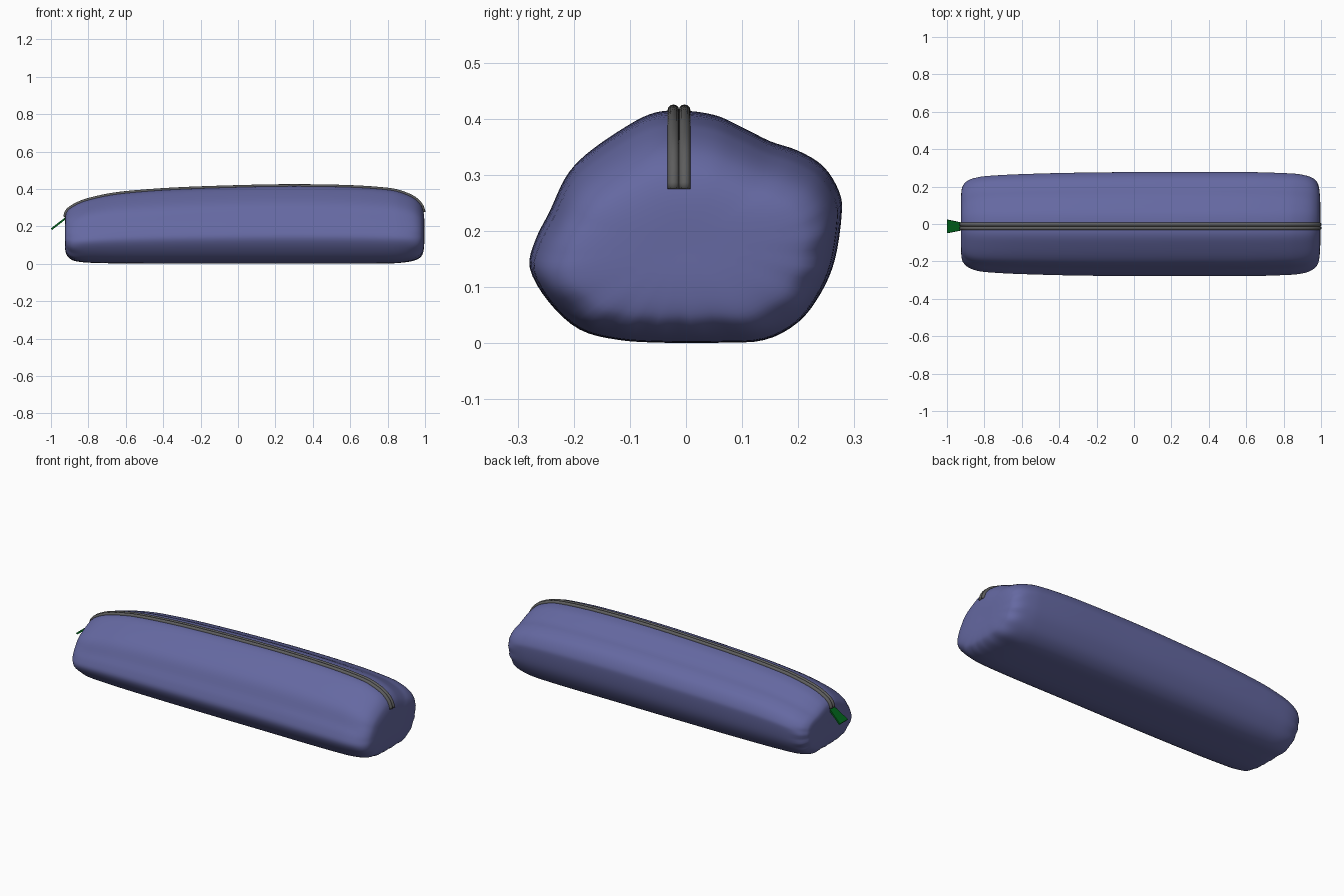
import bpy, bmesh, math
from mathutils import Vector

if "Cube" in bpy.data.objects:
    bpy.data.objects.remove(bpy.data.objects["Cube"])


def material(name, rgb):
    m = bpy.data.materials.new(name)
    m.diffuse_color = (*rgb, 1)
    m.use_nodes = True
    m.node_tree.nodes["Principled BSDF"].inputs["Base Color"].default_value = m.diffuse_color
    return m


def spline(pts, steps, closed=False):
    """Catmull-Rom through points of any dimension."""
    pts = [Vector(p) for p in pts]
    n = len(pts)
    get = (lambda i: pts[i % n]) if closed else (lambda i: pts[min(max(i, 0), n - 1)])
    out = []
    for i in range(n if closed else n - 1):
        a, b, c, d = (get(i + k) for k in (-1, 0, 1, 2))
        for s in range(steps):
            t = s / steps
            out.append(0.5 * (2 * b + (c - a) * t + (2 * a - 5 * b + 4 * c - d) * t * t
                              + (3 * b - a - 3 * c + d) * t ** 3))
    if not closed:
        out.append(pts[-1])
    return out


def finish(bm, name, mat, smooth=True):
    bmesh.ops.recalc_face_normals(bm, faces=bm.faces)
    me = bpy.data.meshes.new(name)
    bm.to_mesh(me)
    bm.free()
    for p in me.polygons:
        p.use_smooth = smooth
    me.materials.append(mat)
    ob = bpy.data.objects.new(name, me)
    bpy.context.collection.objects.link(ob)
    return ob


fabric = material("blue_fabric", (0.13, 0.14, 0.36))
metal = material("dark_grey", (0.11, 0.11, 0.11))
green = material("green_tab", (0.0, 0.12, 0.01))

# Cross-section of the soft body (y, z)
H = 0.415
section = spline([(-0.015, .415), (.05, .407), (.1, .385), (.15, .36), (.2, .343),
                  (.245, .315), (.273, .27), (.277, .23), (.265, .15), (.24, .09),
                  (.2, .038), (.14, .006), (.06, .001), (-.04, .001), (-.12, .006),
                  (-.19, .025), (-.245, .075), (-.278, .135), (-.268, .185),
                  (-.243, .235), (-.215, .295), (-.18, .335), (-.12, .378),
                  (-.065, .408)], 4, True)

# Stations along the length: x, width scale, bottom z, top z
stations = spline([(-.925, .02, .155, .165), (-.926, .35, .11, .215), (-.922, .65, .065, .26),
                   (-.91, .76, .04, .285), (-.88, .85, .018, .308), (-.82, .91, .007, .335),
                   (-.72, .94, .003, .36), (-.6, .96, .001, .378), (-.35, .985, 0, .397),
                   (0, 1, 0, .41), (.3, 1, 0, .415), (.6, 1, 0, .41), (.8, .98, .001, .396),
                   (.88, .96, .006, .378), (.94, .91, .017, .351), (.975, .82, .036, .318),
                   (.99, .68, .062, .285), (.996, .4, .11, .24), (.996, .02, .165, .175)], 4)


def wrinkle(x, y, z):
    # small gathered folds that fade away from each end
    d = min(x + .925, .996 - x)
    fade = math.exp(-((d - .015) / .05) ** 2)
    a = math.atan2(z - .2, y)
    return 1 + .014 * fade * math.sin(17 * a + 2 * math.sin(3 * a)) * (z < .28)


# Body
bm = bmesh.new()
rings = []
for x, w, zb, zt in stations:
    ring = []
    mid = (zb + zt) / 2
    for y, z in section:
        f = wrinkle(x, y, z)
        ring.append(bm.verts.new((x, y * w * f, mid + (zb + z / H * (zt - zb) - mid) * f)))
    rings.append(ring)
n = len(section)
for a, b in zip(rings, rings[1:]):
    for i in range(n):
        j = (i + 1) % n
        bm.faces.new((a[i], a[j], b[j], b[i]))
bm.faces.new(rings[0])
bm.faces.new(rings[-1])
finish(bm, "case_body", fabric)

# Zip: two cords following the ridge
path = [(s[0], s[3]) for s in stations if s[3] > (.25 if s[0] < 0 else .268)]
for side, yc in (("front", -.0225), ("back", -.0025)):
    bm = bmesh.new()
    rings = []
    for i, (x, z) in enumerate(path):
        p, q = path[max(i - 1, 0)], path[min(i + 1, len(path) - 1)]
        t = Vector((q[0] - p[0], q[1] - p[1])).normalized()
        ring = []
        for k in range(12):
            a = k * math.tau / 12
            u = .0105 * math.sin(a)
            ring.append(bm.verts.new((x - t.y * u, yc + .0105 * math.cos(a), z + t.x * u)))
        rings.append(ring)
    for a, b in zip(rings, rings[1:]):
        for i in range(12):
            j = (i + 1) % 12
            bm.faces.new((a[i], a[j], b[j], b[i]))
    bm.faces.new(rings[0])
    bm.faces.new(rings[-1])
    finish(bm, "zip_cord_" + side, metal)

# Flared pull tab hanging off the left end
bm = bmesh.new()
for x, z, hw in ((-.997, .185, .036), (-.908, .254, .018)):
    for s in (-1, 1):
        for o in (-1, 1):
            bm.verts.new((x + o * .003, -.013 + s * hw, z - o * .004))
bmesh.ops.convex_hull(bm, input=bm.verts)
finish(bm, "pull_tab", green, False)
